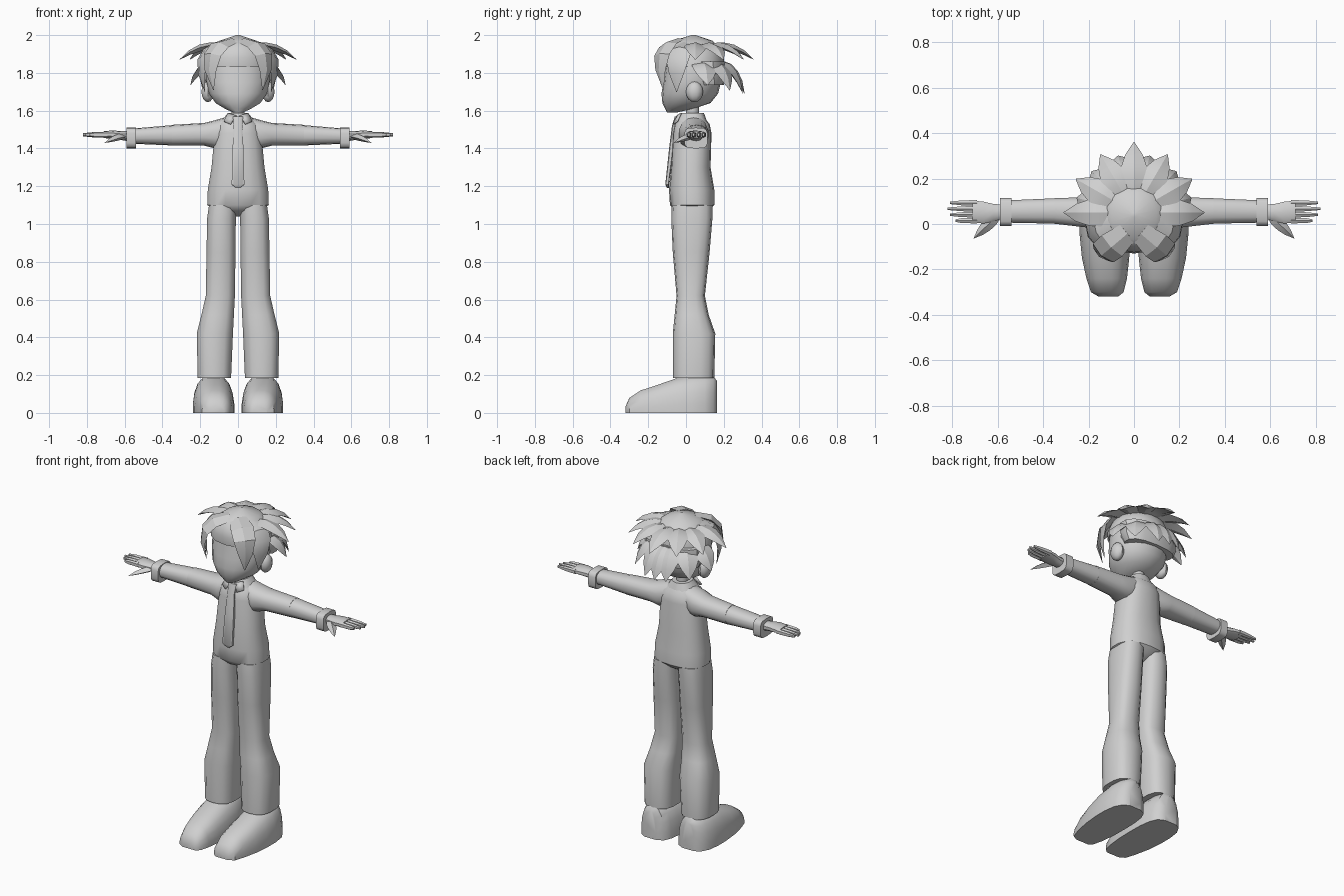
import bpy, bmesh, math
from mathutils import Matrix, Vector

default_cube = bpy.data.objects.get("Cube")
if default_cube:
    bpy.data.objects.remove(default_cube, do_unlink=True)

grey = bpy.data.materials.new("plain_grey")
grey.use_nodes = True
grey.diffuse_color = (.63, .63, .63, 1)
grey.node_tree.nodes["Principled BSDF"].inputs["Base Color"].default_value = grey.diffuse_color


def finish(name, bm, mirror=False, angle=40, thickness=0):
    """Turn a bmesh into a shaded object, mirrored across x if wanted."""
    bmesh.ops.recalc_face_normals(bm, faces=bm.faces[:])
    mesh = bpy.data.meshes.new(name)
    bm.to_mesh(mesh)
    bm.free()
    mesh.materials.append(grey)
    part = bpy.data.objects.new(name, mesh)
    bpy.context.collection.objects.link(part)
    bpy.ops.object.select_all(action='DESELECT')
    part.select_set(True)
    bpy.context.view_layer.objects.active = part
    bpy.ops.object.shade_smooth_by_angle(angle=math.radians(angle))
    if thickness:
        part.modifiers.new("Thickness", 'SOLIDIFY').thickness = thickness
    if mirror:
        part.modifiers.new("Mirror", 'MIRROR').use_mirror_merge = False


def skin(rings):
    """Bridge rings of points with quads and cap both ends."""
    bm = bmesh.new()
    rows = [[bm.verts.new(point) for point in ring] for ring in rings]
    for lower, upper in zip(rows, rows[1:]):
        for i in range(len(lower)):
            bm.faces.new((lower[i - 1], lower[i], upper[i], upper[i - 1]))
    bm.faces.new(rows[0])
    bm.faces.new(rows[-1])
    return bm


def loft(name, axis, rows, sides=14, power=2.4, mirror=False):
    """Rounded sections along an axis: (position, min, max, min, max)."""
    rings = []
    for along, low_a, high_a, low_b, high_b in rows:
        ring = []
        for i in range(sides):
            angle = math.tau * (i + .5) / sides
            cosine, sine = math.cos(angle), math.sin(angle)
            u = math.copysign(abs(cosine) ** (2 / power), cosine)
            v = math.copysign(abs(sine) ** (2 / power), sine)
            a = (low_a + high_a + u * (high_a - low_a)) / 2
            b = (low_b + high_b + v * (high_b - low_b)) / 2
            x, y, z = {'x': (along, a, b), 'y': (a, along, b), 'z': (a, b, along)}[axis]
            ring.append((x, y, max(z, 0)))
        rings.append(ring)
    finish(name, skin(rings), mirror)


def upright(name, rows, **options):
    """Loft centred on x = 0 from rows of (height, half width, front, back)."""
    sections = [(z, -half, half, front, back) for z, half, front, back in rows]
    loft(name, 'z', sections, **options)


def leaf(name, root, mid, tip, width, depth=.02, mirror=True, centre=(0, .04, 1.76)):
    """Flat, pointed leaf along a bent path, facing away from the centre."""
    root, mid, tip, centre = map(Vector, (root, mid, tip, centre))
    rings = []
    steps = 5
    for step in range(steps):
        t = step / (steps - 1)
        point = root.lerp(mid, t).lerp(mid.lerp(tip, t), t)
        tangent = (mid - root).lerp(tip - mid, t).normalized()
        side = tangent.cross(point - centre).normalized()
        outward = side.cross(tangent)
        swell = min(1, .7 + t) * (1 - .97 * t ** 3)
        side *= width * swell
        outward *= depth * swell
        rings.append([point + side, point + outward, point - side, point - outward])
    finish(name, skin(rings), mirror, angle=30)


# Shirt body
upright("shirt", [
    (1.04, .025, 0, .07), (1.07, .1, -.06, .12), (1.1, .165, -.085, .15),
    (1.18, .162, -.09, .15), (1.3, .142, -.08, .13), (1.48, .125, -.07, .135),
    (1.53, .11, -.06, .125), (1.575, .05, -.02, .085)], sides=18)

# Sleeves, forearms and cuffs
loft("upper_sleeves", 'x', [
    (.05, -.03, .11, 1.42, 1.57), (.12, -.04, .12, 1.4, 1.55),
    (.18, -.02, .12, 1.415, 1.535), (.35, 0, .115, 1.415, 1.525)], mirror=True)
loft("forearms", 'x', [
    (.33, 0, .115, 1.415, 1.525), (.56, .005, .105, 1.425, 1.505)], mirror=True)
loft("cuffs", 'x', [
    (x, -.01, .115, 1.4, 1.51) for x in (.54, .59)], power=4, mirror=True)

# Hands with four fingers and a thumb
loft("palms", 'x', [
    (.56, .025, .085, 1.435, 1.49), (.62, .01, .09, 1.445, 1.492),
    (.66, 0, .1, 1.45, 1.495), (.71, .005, .105, 1.455, 1.492)], sides=10, mirror=True)
for i, reach in enumerate((.785, .81, .82, .81)):
    y = .015 + i * .026
    loft("finger_" + str(i + 1), 'x', [
        (x, y - half, y + half, 1.47 - half, 1.475 + half)
        for x, half in ((.69, .014), (.76, .012), (reach, .006))], sides=6, mirror=True)
leaf("thumbs", (.6, .04, 1.465), (.65, -.01, 1.46), (.705, -.063, 1.43),
     width=.028, depth=.018, centre=(.65, 0, 1))

# Trouser legs, flared below the knee
loft("trouser_legs", 'z', [
    (z, inner, outer, front, back) for z, inner, outer, front, back in (
        (.185, .035, .215, -.07, .15), (.42, .025, .22, -.07, .155),
        (.52, .02, .195, -.06, .12), (.62, .015, .172, -.05, .1),
        (.85, .012, .168, -.07, .125), (1.03, .01, .165, -.078, .14),
        (1.1, .005, .155, -.075, .14))],
     power=2.7, mirror=True)

# Shoes: half-round sections that are widest at the flat sole
loft("shoes", 'y', [
    (y, left, right, -top, top) for y, left, right, top in (
        (-.32, .07, .155, .035), (-.3, .045, .19, .08), (-.24, .03, .21, .12),
        (-.15, .02, .23, .15), (-.05, .018, .24, .185), (.03, .02, .24, .2),
        (.1, .03, .23, .2), (.145, .05, .205, .195), (.165, .09, .17, .17))],
     sides=20, power=2.6, mirror=True)

# Neck, collar and tie
upright("neck", [(z, .035, 0, .07) for z in (1.54, 1.66)], sides=10, power=2)
upright("collar_band", [(1.545, .09, -.05, .11), (1.588, .055, -.03, .095)])
flap = bmesh.new()
flap.faces.new([flap.verts.new(corner) for corner in (
    (.01, -.05, 1.575), (.055, -.03, 1.588), (.075, -.05, 1.545), (.04, -.07, 1.53))])
finish("collar_flaps", flap, mirror=True, thickness=.008)
upright("tie", [
    (1.19, .01, -.1, -.09), (1.21, .035, -.11, -.09), (1.4, .03, -.09, -.065),
    (1.52, .024, -.075, -.045), (1.57, .028, -.06, -.02)], sides=8, power=4)

# Head and ears
upright("head", [
    (1.59, .025, -.1, -.05), (1.61, .07, -.11, .04), (1.64, .12, -.125, .13),
    (1.69, .155, -.13, .17), (1.75, .168, -.12, .185), (1.83, .17, -.11, .19),
    (1.9, .15, -.1, .17)], sides=18, power=2.1)
ear = bmesh.new()
bmesh.ops.create_uvsphere(
    ear, u_segments=10, v_segments=8, radius=1,
    matrix=Matrix.LocRotScale(Vector((.16, .045, 1.7)), None, Vector((.035, .045, .055))))
finish("ears", ear, mirror=True)

# Hair cap and the fuller back of the hair
upright("hair_cap", [
    (1.83, .18, -.12, .2), (1.88, .175, -.125, .2), (1.93, .15, -.11, .18),
    (1.97, .1, -.07, .14), (2, .01, .03, .05)], power=2.1)
upright("hair_back", [
    (1.735, .165, .06, .2), (1.78, .185, .04, .21), (1.86, .18, .02, .21)])

# Fringe falling to both sides of the face
leaf("fringe_locks", (.03, -.04, 1.97), (.19, -.175, 1.95), (.13, -.12, 1.71), width=.07)
leaf("temple_locks", (.1, -.01, 1.95), (.235, -.06, 1.92), (.175, -.05, 1.7), width=.075)


def around(radius, angle, height):
    """Point on a circle about the middle of the head."""
    return radius * math.cos(angle), .05 + radius * math.sin(angle), height


# Two tiers of broad spiky locks fanned from the sides to the back
fan = 4
for i in range(fan):
    angle = math.pi / 2 * i / (fan - 1)
    paired = i < fan - 1
    leaf("upper_spike_" + str(i + 1), around(.09, angle, 1.94), around(.2, angle, 1.96),
         around(.28 + .03 * abs(math.cos(2 * angle)), angle, 1.87),
         width=.065, mirror=paired)
    low = angle + .25 * paired
    leaf("lower_spike_" + str(i + 1), around(.14, low, 1.85), around(.22, low, 1.83),
         around(.26, low, 1.75 - .06 * math.sin(low)), width=.07, mirror=paired)
